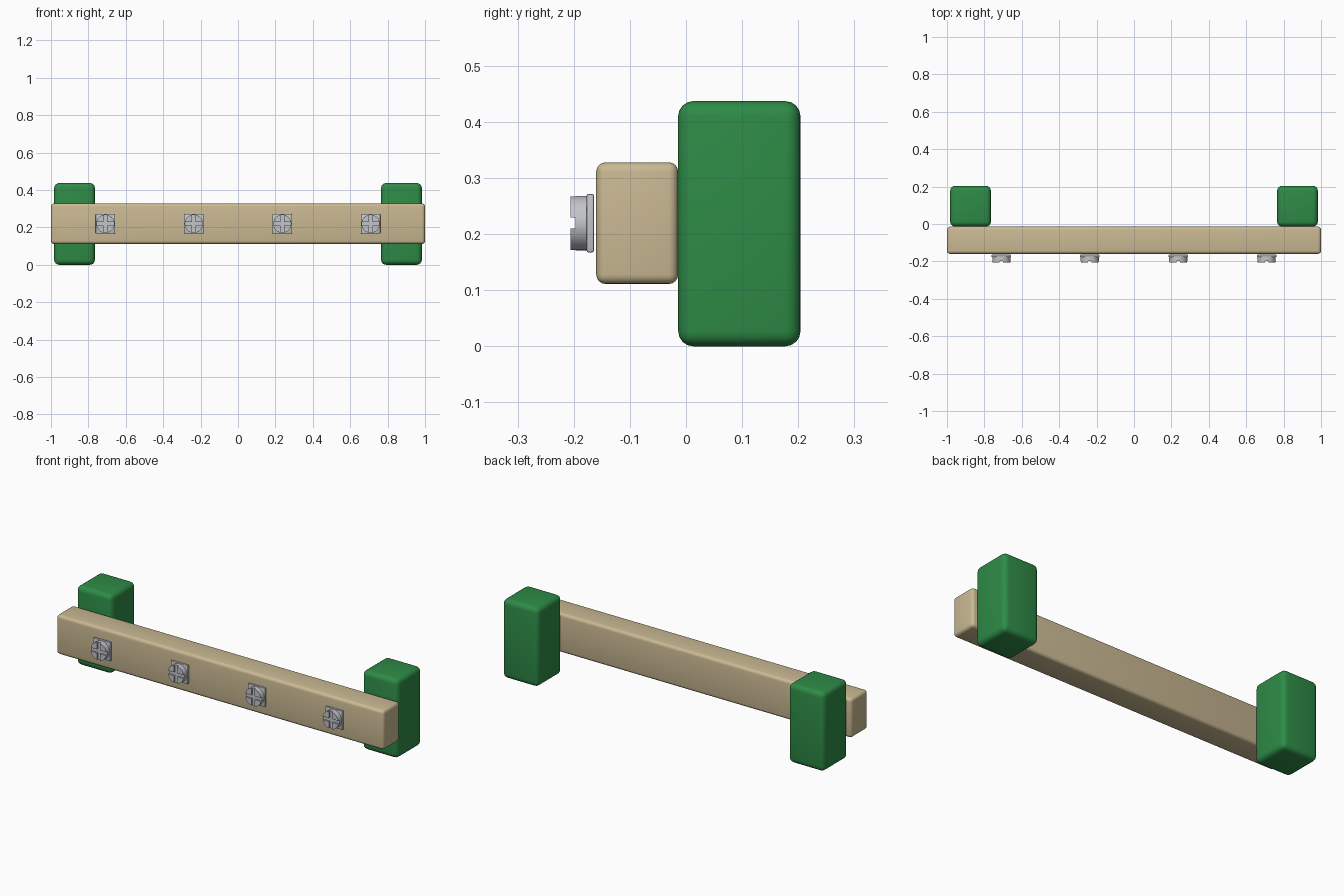
import bpy
import math

default = bpy.data.objects.get("Cube")
if default:
    bpy.data.objects.remove(default, do_unlink=True)


def material(name, colour):
    m = bpy.data.materials.new(name)
    m.use_nodes = True
    m.diffuse_color = (*colour, 1)
    m.node_tree.nodes["Principled BSDF"].inputs["Base Color"].default_value = (*colour, 1)
    return m


green = material("green", (0.027, 0.26, 0.062))
tan = material("tan wood", (0.59, 0.485, 0.29))
steel = material("steel grey", (0.55, 0.56, 0.59))


def finish(obj, name, mat):
    obj.name = name
    obj.data.materials.clear()
    obj.data.materials.append(mat)
    bpy.ops.object.select_all(action="DESELECT")
    obj.select_set(True)
    bpy.context.view_layer.objects.active = obj
    bpy.ops.object.shade_smooth_by_angle(angle=math.radians(35))
    return obj


def box(name, centre, size, mat, bevel=0, segments=4):
    bpy.ops.mesh.primitive_cube_add(size=1, location=centre)
    obj = bpy.context.object
    obj.scale = size
    bpy.ops.object.transform_apply(location=False, rotation=False, scale=True)
    if bevel:
        mod = obj.modifiers.new("rounded edges", "BEVEL")
        mod.width = bevel
        mod.segments = segments
        bpy.ops.object.modifier_apply(modifier=mod.name)
    return finish(obj, name, mat)


# Rounded end blocks and the crossbar in front of them
MID = 0.2195
for side, x in (("right", -0.874), ("left", 0.874)):
    box(f"{side}_block", (x, 0.095, MID - 0.001), (0.218, 0.218, 0.437), green, 0.027)
box("crossbar", (0, -0.087, MID), (2, 0.146, 0.217), tan, 0.017)


# Bolts: square washer and a round head with a cross slot
def bolt(index, x):
    box(f"washer_{index}", (x, -0.1705, MID), (0.104, 0.013, 0.104), steel, 0.003, 2)
    bpy.ops.mesh.primitive_cylinder_add(
        vertices=32, radius=0.0488, depth=0.03,
        location=(x, -0.191, MID), rotation=(math.pi / 2, 0, 0))
    head = finish(bpy.context.object, f"bolt_head_{index}", steel)
    for size in ((0.12, 0.018, 0.0196), (0.0196, 0.018, 0.12)):
        cutter = box("slot_cutter", (x, -0.206, MID), size, steel)
        mod = head.modifiers.new("slot", "BOOLEAN")
        mod.operation = "DIFFERENCE"
        mod.solver = "EXACT"
        mod.object = cutter
        bpy.context.view_layer.objects.active = head
        bpy.ops.object.modifier_apply(modifier=mod.name)
        bpy.data.objects.remove(cutter, do_unlink=True)
    finish(head, f"bolt_head_{index}", steel)


for i in range(4):
    bolt(i + 1, (i - 1.5) * 0.4727)
